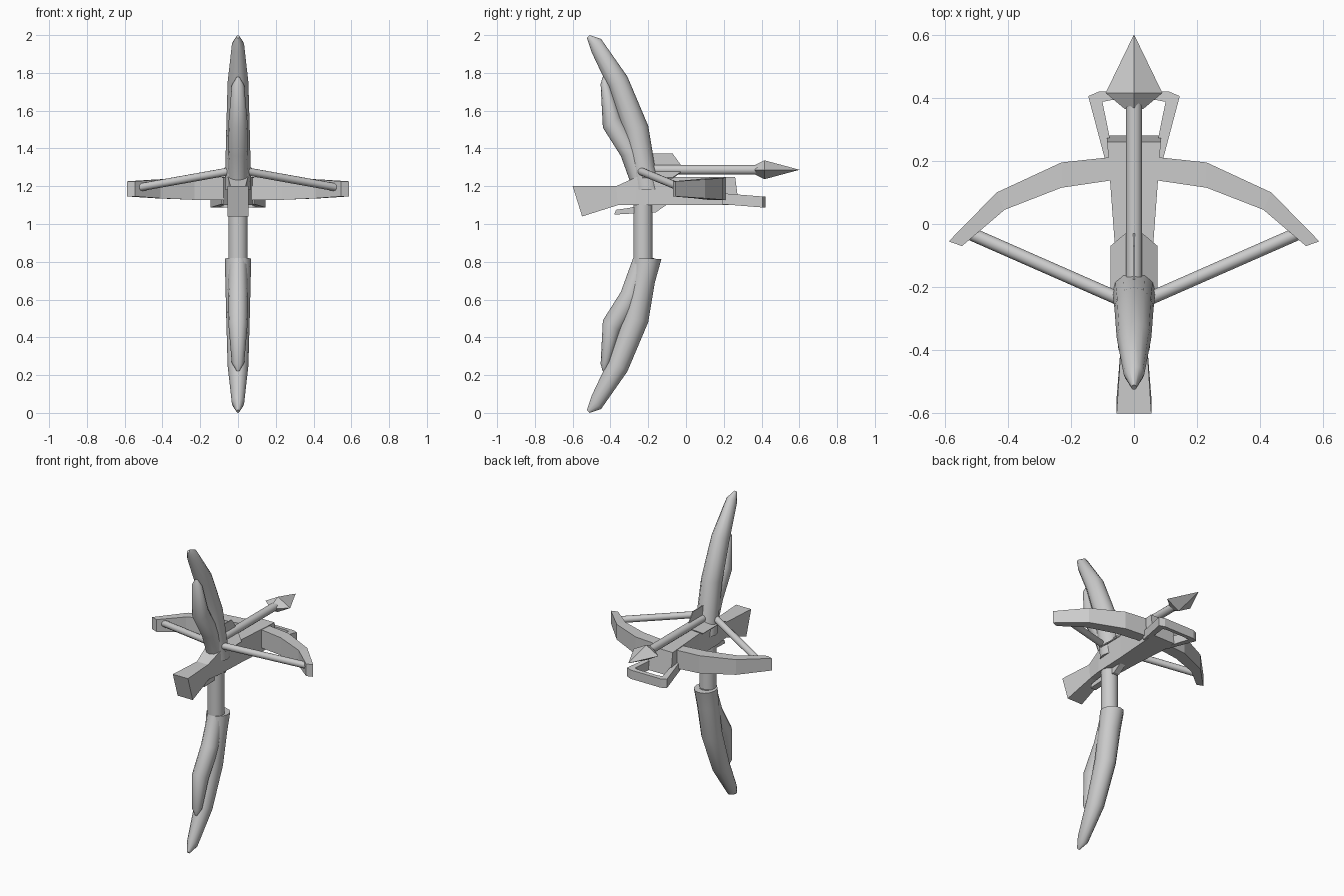
import bpy, bmesh, math
from mathutils import Vector

if "Cube" in bpy.data.objects:
    bpy.data.objects.remove(bpy.data.objects["Cube"])


def finish(name, bm, angle=0):
    bmesh.ops.remove_doubles(bm, verts=bm.verts, dist=1e-5)
    bmesh.ops.recalc_face_normals(bm, faces=bm.faces)
    me = bpy.data.meshes.new(name)
    bm.to_mesh(me)
    bm.free()
    ob = bpy.data.objects.new(name, me)
    bpy.context.collection.objects.link(ob)
    if angle:
        bpy.ops.object.select_all(action='DESELECT')
        ob.select_set(True)
        bpy.context.view_layer.objects.active = ob
        bpy.ops.object.shade_smooth_by_angle(angle=math.radians(angle))
    return ob


def loft(name, rings, angle=0, closed=False):
    bm = bmesh.new()
    rows = [[bm.verts.new(p) for p in r] for r in rings]
    n = len(rows[0])
    pairs = list(zip(rows, rows[1:]))
    if closed:
        pairs.append((rows[-1], rows[0]))
    for a, b in pairs:
        for i in range(n):
            j = (i + 1) % n
            bm.faces.new((a[i], a[j], b[j], b[i]))
    if not closed:
        bm.faces.new(rows[0])
        bm.faces.new(rows[-1])
    return finish(name, bm, angle)


def rod(name, a, b, r, sides=12):
    a, b = Vector(a), Vector(b)
    q = (b - a).to_track_quat('Z', 'Y')
    ts = [2 * math.pi * i / sides for i in range(sides)]
    return loft(name, [[p + q @ Vector((r * math.cos(t), r * math.sin(t), 0))
                        for t in ts] for p in (a, b)], 40)


def blade(name, sections, flip):
    # section: front edge (y, z), back edge (y, z), half width
    rings = []
    for fy, fz, by, bz, w in sections:
        ring = []
        for i in range(12):
            t = 2 * math.pi * i / 12
            k = (1 + math.cos(t)) / 2
            z = bz + (fz - bz) * k
            ring.append((w * math.sin(t), by + (fy - by) * k, 2 - z if flip else z))
        rings.append(ring)
    loft(name, rings, 40)


def plate(name, outline, thick, origin, angle):
    # outline in (radius, y), turned around the shaft axis
    ux, uz = math.cos(angle), math.sin(angle)
    loft(name, [[(origin[0] + r * ux - s * uz, y, origin[1] + r * uz + s * ux)
                 for r, y in outline] for s in (-thick, thick)])


# Upper and lower blades, each with a smaller rear fin
MAIN = [(-.13, 1.185, -.28, 1.18, .07), (-.165, 1.31, -.29, 1.29, .067),
        (-.20, 1.52, -.335, 1.49, .062), (-.31, 1.78, -.41, 1.72, .055),
        (-.45, 1.98, -.50, 1.91, .033), (-.51, 2.0, -.525, 1.985, .008)]
FIN = [(-.17, 1.18, -.28, 1.18, .05), (-.23, 1.38, -.345, 1.36, .054),
       (-.345, 1.57, -.44, 1.51, .05), (-.40, 1.73, -.452, 1.74, .033),
       (-.425, 1.775, -.442, 1.778, .008)]
for side, flip in (("upper", False), ("lower", True)):
    blade(side + "_blade", MAIN, flip)
    blade(side + "_fin", FIN, flip)

# Grip
rod("grip", (0, -.228, .80), (0, -.228, 1.24), .051, 16)

# Stock: top (y, z), bottom (y, z), half width
STOCK = [(-.6, 1.2, -.55, 1.04, .055), (-.37, 1.2, -.36, 1.10, .04),
         (-.26, 1.25, -.27, 1.10, .053), (-.05, 1.25, -.05, 1.10, .062),
         (.26, 1.25, .28, 1.10, .085)]
loft("stock", [[(-w, ty, tz), (w, ty, tz), (w, by, bz), (-w, by, bz)]
               for ty, tz, by, bz, w in STOCK])

# Trigger lever under the stock
LEVER = [(-.38, 1.05), (-.16, 1.062), (-.09, 1.11), (-.20, 1.11), (-.30, 1.085), (-.37, 1.075)]
loft("trigger_lever", [[(x, y, z) for y, z in LEVER] for x in (-.02, .02)])

# Bow limbs: outer (x, y), inner (x, y), half height
HALF = [(.09, .21, .06, .14, .06), (.23, .195, .23, .115, .058),
        (.435, .10, .41, .045, .05), (.587, -.055, .545, -.07, .04)]
spans = [(-a, b, -c, d, h) for a, b, c, d, h in reversed(HALF)] + HALF
loft("bow_limbs", [[(a, b, 1.186 + h), (c, d, 1.186 + h), (c, d, 1.186 - h), (a, b, 1.186 - h)]
                   for a, b, c, d, h in spans])

# Bow string
for name, s in (("string_right", 1), ("string_left", -1)):
    rod(name, (s * .53, -.025, 1.192), (0, -.258, 1.287), .021)

# Foot stirrup: outer (x, y), inner (x, y)
STIR = [(.088, .19, .06, .19), (.145, .405, .10, .387), (.11, .42, .07, .393)]
path = [(-a, b, -c, d) for a, b, c, d in STIR] + list(reversed(STIR))


def stir_z(y):
    return 1.133 - (y - .2) * .08


loft("stirrup", [[(a, b, stir_z(b) + .029), (c, d, stir_z(d) + .029),
                  (c, d, stir_z(d) - .029), (a, b, stir_z(b) - .029)] for a, b, c, d in path])

# Arrow shaft
AZ = 1.287
rod("arrow_shaft", (0, -.25, AZ), (0, .40, AZ), .026)

# Arrow head: faceted diamond section
loft("arrow_head", [[(w, y, AZ), (0, y, AZ + h), (-w, y, AZ), (0, y, AZ - h)]
                    for y, w, h in ((.365, .03, .025), (.415, .09, .05), (.60, .0004, .0004))])

# Arrow feathers
for i in range(3):
    plate("arrow_feather_%d" % (i + 1), [(0, -.22), (.085, -.23), (.085, -.07), (.03, -.03), (0, -.03)],
          .003, (0, AZ), math.radians(90 + 120 * i))
